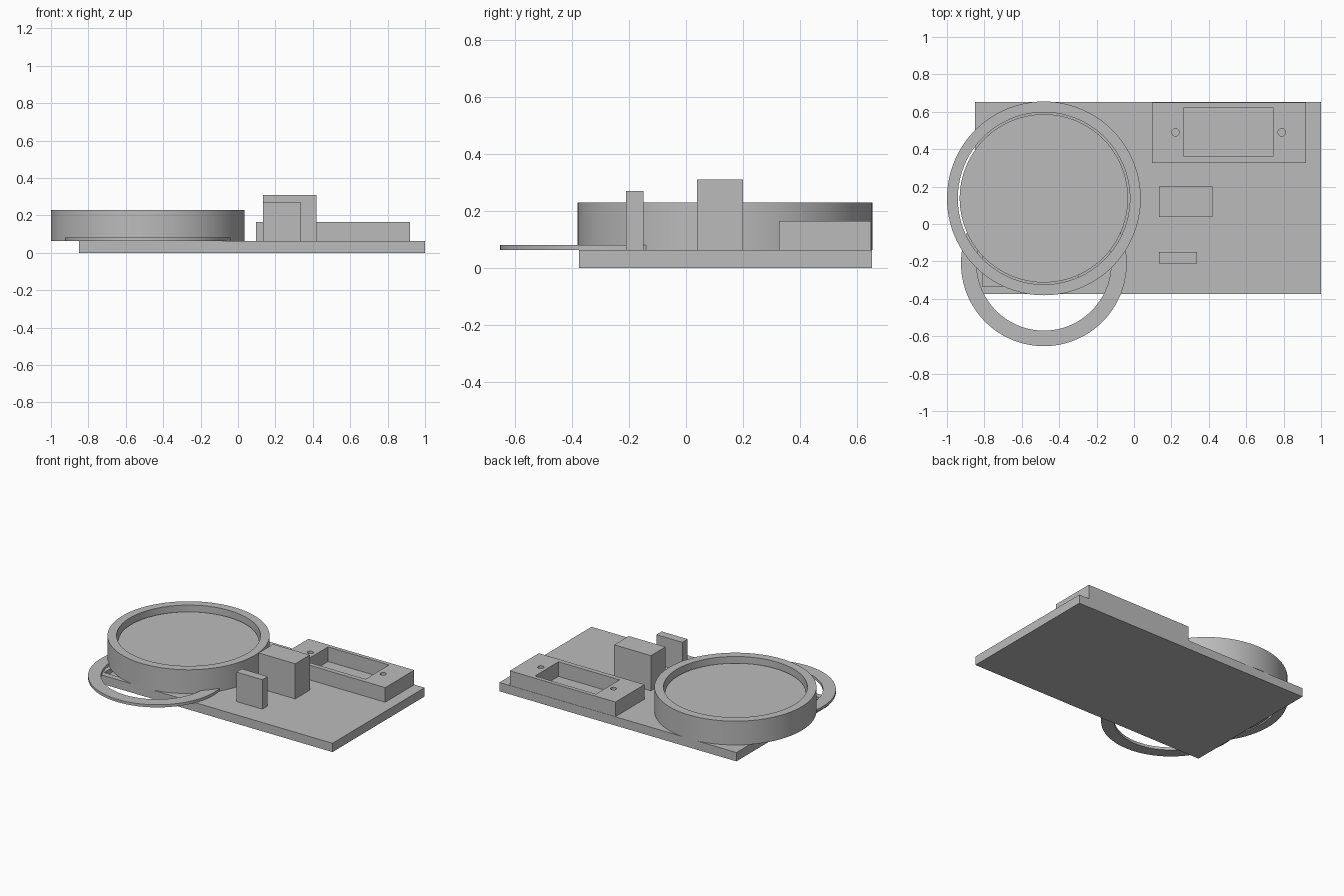
import bpy, bmesh, math

cube = bpy.data.objects.get("Cube")
if cube:
    bpy.data.objects.remove(cube, do_unlink=True)

grey = bpy.data.materials.new("plain grey")
grey.use_nodes = True
grey.diffuse_color = (0.5, 0.5, 0.5, 1)
grey.node_tree.nodes["Principled BSDF"].inputs["Base Color"].default_value = (0.5, 0.5, 0.5, 1)

DECK = 0.062  # top of the base plate


def finish(name, bm, smooth=False):
    bmesh.ops.recalc_face_normals(bm, faces=bm.faces)
    mesh = bpy.data.meshes.new(name)
    bm.to_mesh(mesh)
    bm.free()
    mesh.materials.append(grey)
    obj = bpy.data.objects.new(name, mesh)
    bpy.context.collection.objects.link(obj)
    if smooth:
        bpy.ops.object.select_all(action="DESELECT")
        obj.select_set(True)
        bpy.context.view_layer.objects.active = obj
        bpy.ops.object.shade_smooth_by_angle(angle=math.radians(30))
    return obj


def box(name, x, y, z):
    bm = bmesh.new()
    bmesh.ops.create_cube(bm, size=1)
    for v in bm.verts:
        v.co = [lo + (c + 0.5) * (hi - lo) for c, (lo, hi) in zip(v.co, (x, y, z))]
    return finish(name, bm)


def disc(name, centre, radius, z, segments=128):
    bm = bmesh.new()
    bmesh.ops.create_cone(bm, cap_ends=True, segments=segments,
                          radius1=radius, radius2=radius, depth=z[1] - z[0])
    bmesh.ops.translate(bm, verts=bm.verts, vec=(*centre, (z[0] + z[1]) / 2))
    return finish(name, bm, True)


def ring(name, centre, inner, outer, z, segments=128):
    """Rectangular section swept around a vertical axis."""
    bm = bmesh.new()
    section = [(inner, z[0]), (outer, z[0]), (outer, z[1]), (inner, z[1])]
    loops = []
    for i in range(segments):
        a = math.tau * i / segments
        loops.append([bm.verts.new((centre[0] + r * math.cos(a),
                                    centre[1] + r * math.sin(a), h)) for r, h in section])
    for i in range(segments):
        p, q = loops[i], loops[(i + 1) % segments]
        for k in range(4):
            n = (k + 1) % 4
            bm.faces.new((p[k], q[k], q[n], p[n]))
    return finish(name, bm, True)


def cut(target, cutter):
    mod = target.modifiers.new("cut", "BOOLEAN")
    mod.operation = "DIFFERENCE"
    mod.solver = "EXACT"
    mod.object = cutter
    bpy.ops.object.select_all(action="DESELECT")
    target.select_set(True)
    bpy.context.view_layer.objects.active = target
    bpy.ops.object.modifier_apply(modifier=mod.name)
    bpy.data.objects.remove(cutter, do_unlink=True)


# Base plate with a shallow pocket under the round housing
base = box("base_plate", (-0.85, 1.0), (-0.375, 0.652), (0, DECK))
cut(base, box("pocket_cutter", (-0.81, -0.3), (-0.335, 0.3), (0.03, 0.2)))

# Round housing: outer wall and the recessed disc inside it
hub = (-0.482, 0.137)
ring("housing_wall", hub, 0.46, 0.518, (DECK, 0.23))
disc("housing_disc", hub, 0.45, (DECK, 0.187))

# Flat loop handle projecting from the front
ring("front_loop", (-0.482, -0.21), 0.36, 0.443, (DECK, 0.081))

# Rear bracket with a rectangular window and two screw holes
bracket = box("rear_bracket", (0.095, 0.92), (0.327, 0.65), (DECK, 0.165))
cut(bracket, box("window_cutter", (0.267, 0.743), (0.36, 0.622), (0, 0.3)))
for x in (0.222, 0.79):
    cut(bracket, disc("hole_cutter", (x, 0.49), 0.02, (0, 0.3), 32))

# Upright blocks
box("tall_block", (0.134, 0.42), (0.038, 0.2), (DECK, 0.31))
box("thin_block", (0.134, 0.337), (-0.21, -0.15), (DECK, 0.27))
